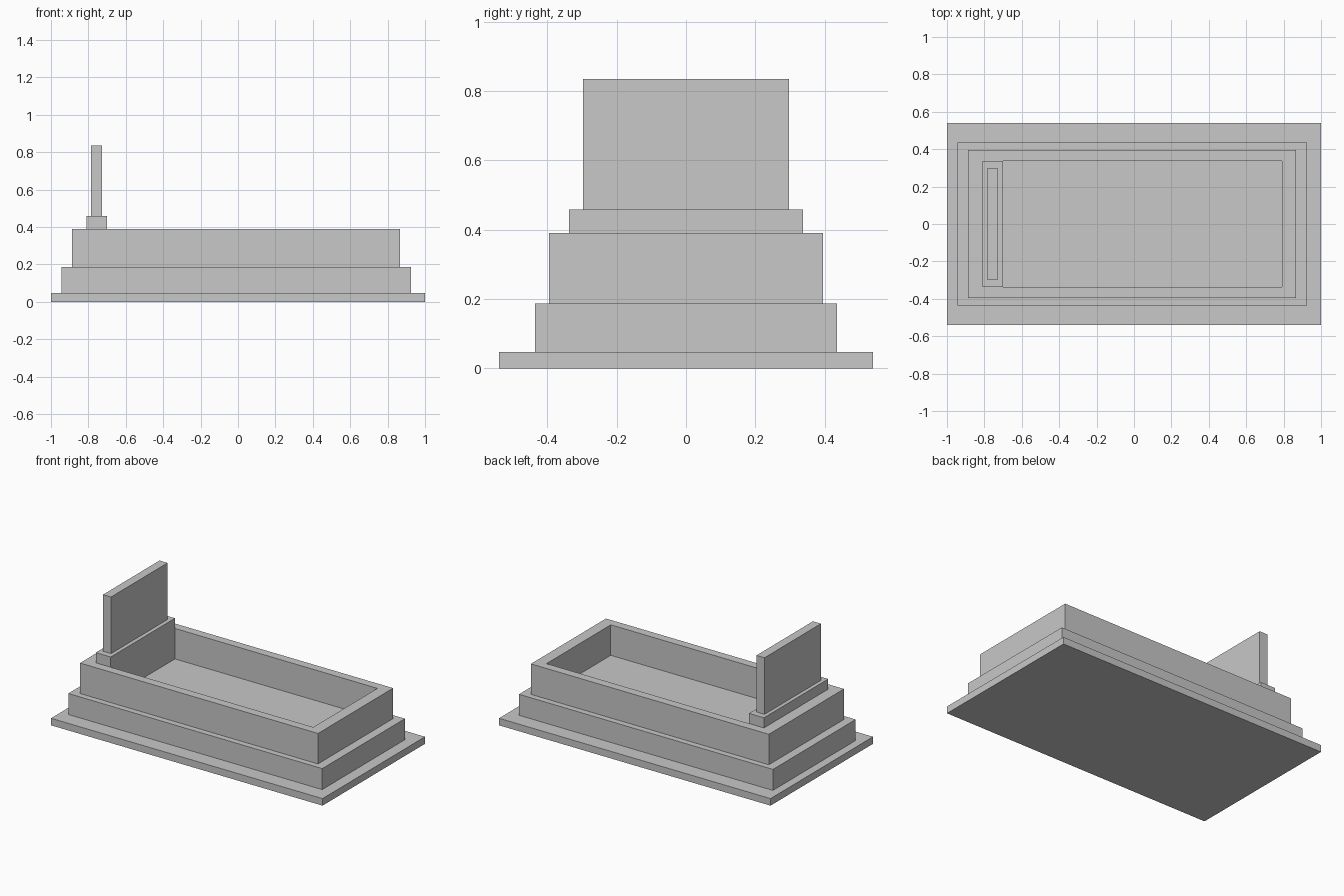
import bpy
import bmesh

if "Cube" in bpy.data.objects:
    bpy.data.objects.remove(bpy.data.objects["Cube"], do_unlink=True)

# One plain stone colour
stone = bpy.data.materials.new("grey stone")
stone.use_nodes = True
colour = (0.58, 0.58, 0.58, 1)
stone.diffuse_color = colour
stone.node_tree.nodes["Principled BSDF"].inputs["Base Color"].default_value = colour


def block(name, x0, x1, half_y, z0, z1, hole=None):
    """Box between x0 and x1; hole = (x0, x1, half_y) turns it into a frame."""
    bm = bmesh.new()

    def ring(a, b, h, z):
        return [bm.verts.new(p) for p in ((a, -h, z), (b, -h, z), (b, h, z), (a, h, z))]

    def bridge(r, s):
        for i in range(4):
            j = (i + 1) % 4
            bm.faces.new((r[i], r[j], s[j], s[i]))

    low, high = ring(x0, x1, half_y, z0), ring(x0, x1, half_y, z1)
    bridge(low, high)
    if hole:
        inner_low, inner_high = ring(*hole, z0), ring(*hole, z1)
        bridge(high, inner_high)
        bridge(inner_high, inner_low)
        bridge(inner_low, low)
    else:
        bm.faces.new(low)
        bm.faces.new(high)
    bmesh.ops.recalc_face_normals(bm, faces=bm.faces)
    mesh = bpy.data.meshes.new(name)
    bm.to_mesh(mesh)
    bm.free()
    mesh.materials.append(stone)
    obj = bpy.data.objects.new(name, mesh)
    bpy.context.collection.objects.link(obj)
    return obj


# Heights of the stacked courses
slab_top, plinth_top, kerb_top, foot_top, stone_top = 0.047, 0.187, 0.39, 0.458, 0.835

# Stepped base with an open bed framed by the kerb
block("ground_slab", -1, 1, 0.539, 0, slab_top)
block("plinth", -0.945, 0.925, 0.435, slab_top, plinth_top)
block("kerb_frame", -0.887, 0.866, 0.395, plinth_top, kerb_top, hole=(-0.811, 0.791, 0.338))

# Upright stone on its footing at the right-hand end
block("headstone_footing", -0.811, -0.701, 0.338, plinth_top, foot_top)
block("headstone", -0.786, -0.727, 0.297, foot_top, stone_top)
